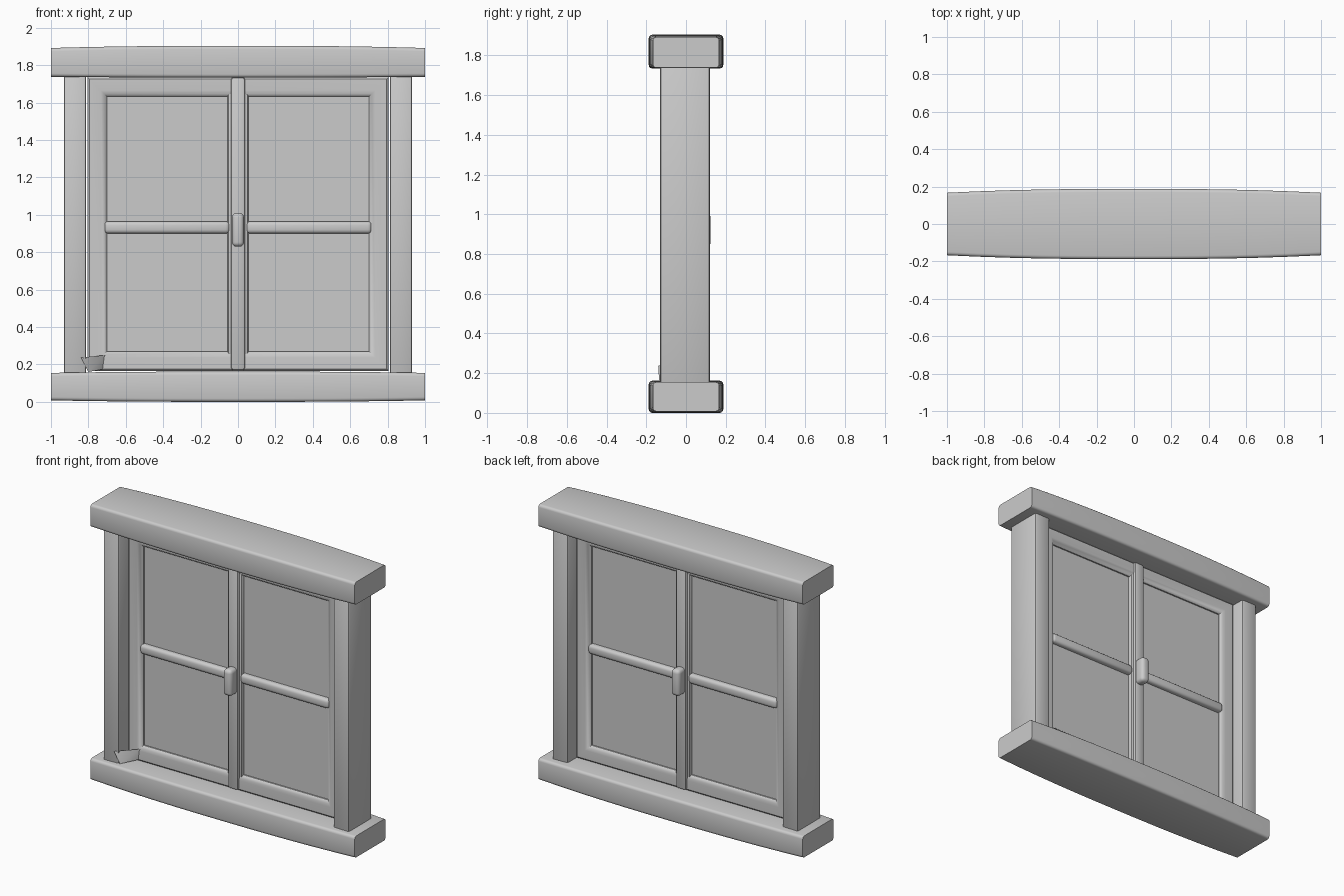
import bpy, bmesh, math
from mathutils import Vector

if "Cube" in bpy.data.objects:
    bpy.data.objects.remove(bpy.data.objects["Cube"])


def finish(name, bm):
    bmesh.ops.recalc_face_normals(bm, faces=bm.faces)
    me = bpy.data.meshes.new(name)
    bm.to_mesh(me)
    bm.free()
    ob = bpy.data.objects.new(name, me)
    bpy.context.collection.objects.link(ob)
    return ob


def block(name, x, y, z, bevel=0.0, segs=2):
    """Bevelled box from (min, max) ranges."""
    bm = bmesh.new()
    bmesh.ops.create_cube(bm, size=1)
    for v in bm.verts:
        v.co = Vector([r[0] if c < 0 else r[1] for c, r in zip(v.co, (x, y, z))])
    if bevel:
        bmesh.ops.bevel(bm, geom=bm.edges[:], offset=bevel, segments=segs,
                        profile=0.5, affect='EDGES')
    return finish(name, bm)


def loft(name, rings, closed=False):
    """Skin equal-length rings; cap the ends unless closed."""
    bm = bmesh.new()
    rv = [[bm.verts.new(p) for p in ring] for ring in rings]
    n = len(rv[0])
    pairs = list(zip(rv, rv[1:])) + ([(rv[-1], rv[0])] if closed else [])
    for a, b in pairs:
        for i in range(n):
            j = (i + 1) % n
            bm.faces.new((a[i], a[j], b[j], b[i]))
    if not closed:
        bm.faces.new(rv[0])
        bm.faces.new(rv[-1])
    return finish(name, bm)


def round_rect(hy, z0, z1, r, segs=3):
    pts = []
    for k, (sy, z, sz) in enumerate(((1, z1, 1), (-1, z1, 1), (-1, z0, -1), (1, z0, -1))):
        for s in range(segs + 1):
            a = math.radians(90 * k + 90 * s / segs)
            pts.append((sy * (hy - r) + r * math.cos(a), z - sz * r + r * math.sin(a)))
    return pts


def beam(name, z_low, z_high, low_bow, high_bow):
    """Horizontal beam that swells gently toward its middle."""
    rings = []
    for i in range(13):
        x = -1 + i / 6
        k = 1 - abs(x) ** 2.5
        prof = round_rect(0.167 + 0.021 * k, z_low - low_bow * k, z_high + high_bow * k, 0.018)
        rings.append([(x, y, z) for y, z in prof])
    return loft(name, rings)


# Sill and lintel
beam("sill", 0.008, 0.155, 0.008, 0.007)
beam("lintel", 1.738, 1.892, 0.004, 0.012)

# Side posts
for side, s in (("left", -1), ("right", 1)):
    xs = sorted((s * 0.812, s * 0.93))
    block(side + "_post", xs, (-0.13, 0.12), (0.14, 1.76), 0.012)

# Window frame: bevelled section swept round the opening with mitred corners
D = 0.045
section = [(0.0, -D + 0.012), (0.012, -D), (0.072, -D), (0.09, -D + 0.006), (0.105, -D + 0.024)]
section += [(w, -d) for w, d in reversed(section)]
cx, cz, hx, hz = 0.0, 0.951, 0.805, 0.786
rings = [[(cx + sx * (hx - w), d, cz + sz * (hz - w)) for w, d in section]
         for sx, sz in ((-1, -1), (1, -1), (1, 1), (-1, 1))]
loft("window_frame", rings, closed=True)

# Centre mullion with its cover strip
block("mullion", (-0.055, 0.055), (-0.038, 0.038), (0.17, 1.73), 0.015)
block("mullion_cover", (-0.038, 0.038), (-0.058, 0.058), (0.17, 1.735), 0.014)

# Glazing bars, panes and handles
for side, s in (("left", -1), ("right", 1)):
    xs = sorted((s * 0.045, s * 0.715))
    block(side + "_glazing_bar", xs, (-0.045, 0.045), (0.9, 0.965), 0.02, 3)
    block(side + "_pane", sorted((s * 0.03, s * 0.73)), (-0.012, 0.012), (0.23, 1.67))
for side, s in (("front", -1), ("back", 1)):
    block(side + "_handle", (-0.032, 0.032), sorted((s * 0.04, s * 0.123)),
          (0.83, 1.01), 0.024, 4)

# Splintered lower-left corner of the frame
bm = bmesh.new()
for p in ((-0.84, -0.14, 0.237), (-0.8, -0.135, 0.16), (-0.72, -0.04, 0.175), (-0.71, -0.04, 0.25)):
    bm.verts.new(p)
bmesh.ops.convex_hull(bm, input=bm.verts[:])
finish("splintered_corner", bm)

# Smooth shading with sharp edges kept
for ob in bpy.context.collection.objects:
    ob.select_set(True)
    bpy.context.view_layer.objects.active = ob
bpy.ops.object.shade_smooth_by_angle(angle=math.radians(35))
